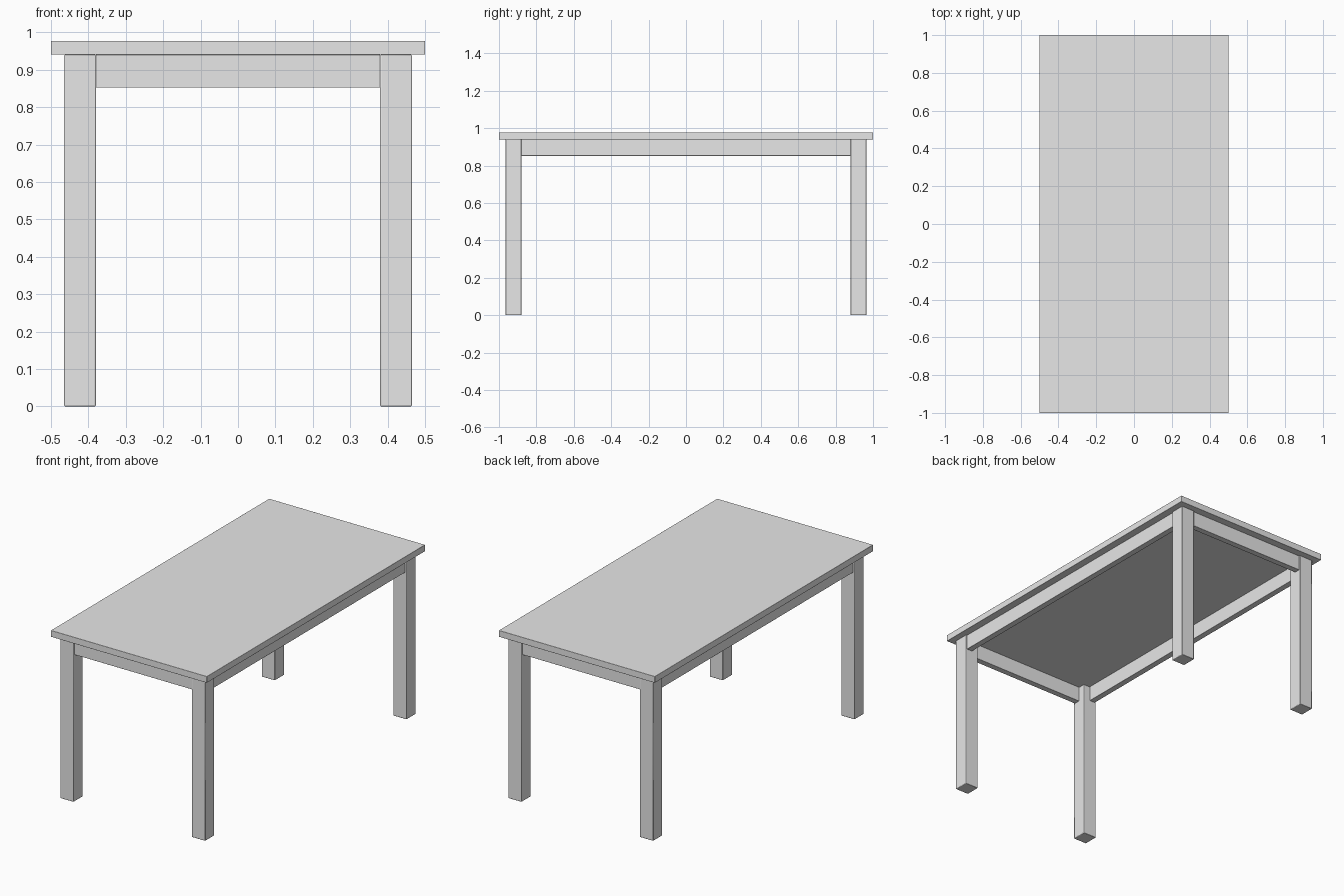
import bpy

cube = bpy.data.objects.get("Cube")
if cube:
    bpy.data.objects.remove(cube, do_unlink=True)

GREY = (0.8, 0.8, 0.8, 1)
grey = bpy.data.materials.new("light_grey")
grey.use_nodes = True
grey.diffuse_color = GREY
grey.node_tree.nodes["Principled BSDF"].inputs["Base Color"].default_value = GREY


def box(name, low, high, bevel=0.002):
    """Box between two opposite corners, with slightly softened edges."""
    bpy.ops.mesh.primitive_cube_add(
        size=1, location=[(a + b) / 2 for a, b in zip(low, high)])
    obj = bpy.context.object
    obj.name = name
    obj.scale = [b - a for a, b in zip(low, high)]
    bpy.ops.object.transform_apply(location=False, rotation=False, scale=True)
    obj.data.materials.append(grey)
    mod = obj.modifiers.new("soft_edges", "BEVEL")
    mod.width = bevel
    mod.segments = 2
    bpy.ops.object.shade_smooth_by_angle()
    return obj


def span(side, inner, outer):
    """Range from inner to outer distance on the given side of the centre."""
    return sorted((side * inner, side * outer))


TOP_LOW, TOP_HIGH = 0.94, 0.977
LEG_X, LEG_Y = (0.38, 0.465), (0.88, 0.965)
APRON_LOW = 0.852
APRON_SET_BACK, APRON_THICK = 0.008, 0.035

# Table top
box("table_top", (-0.5, -1, TOP_LOW), (0.5, 1, TOP_HIGH), 0.001)

# Four square legs
for sx, x_name in ((1, "left"), (-1, "right")):
    for sy, y_name in ((-1, "front"), (1, "back")):
        x0, x1 = span(sx, *LEG_X)
        y0, y1 = span(sy, *LEG_Y)
        box(f"{y_name}_{x_name}_leg", (x0, y0, 0), (x1, y1, TOP_LOW), 0.003)

# Aprons between the legs, set back a little from their outer faces
for side, x_name, y_name in ((1, "left", "back"), (-1, "right", "front")):
    outer = LEG_X[1] - APRON_SET_BACK
    x0, x1 = span(side, outer - APRON_THICK, outer)
    box(f"{x_name}_apron", (x0, -LEG_Y[0], APRON_LOW), (x1, LEG_Y[0], TOP_LOW), 0.001)
    outer = LEG_Y[1] - APRON_SET_BACK
    y0, y1 = span(side, outer - APRON_THICK, outer)
    box(f"{y_name}_apron", (-LEG_X[0], y0, APRON_LOW), (LEG_X[0], y1, TOP_LOW), 0.001)
